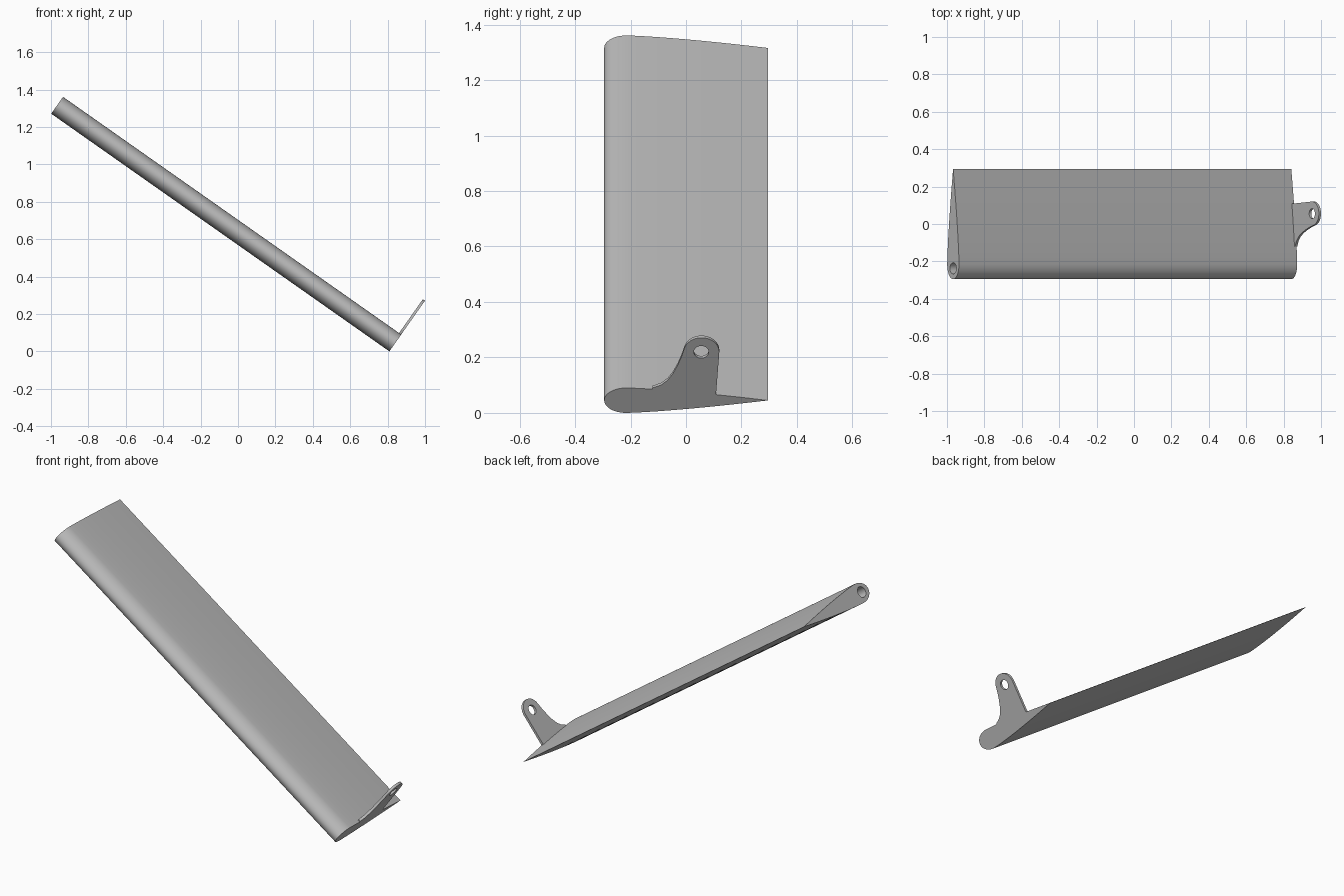
import bpy
import bmesh
import math
from mathutils import Matrix, Vector

cube = bpy.data.objects.get("Cube")
if cube:
    bpy.data.objects.remove(cube, do_unlink=True)

grey = bpy.data.materials.new("plain grey")
grey.use_nodes = True
grey.diffuse_color = (0.5, 0.5, 0.5, 1)
grey.node_tree.nodes["Principled BSDF"].inputs["Base Color"].default_value = (0.5, 0.5, 0.5, 1)

# Sloped frame: local x is chord, local y is thickness, local z runs down the span
SLOPE = math.radians(35.1)
SPAN = 2.21
HALF = 0.055
c, s = math.cos(SLOPE), math.sin(SLOPE)
FRAME = Matrix.Translation((0.841, 0, HALF * c)) @ Matrix(
    ((0, s, c, 0), (1, 0, 0, 0), (0, c, -s, 0), (0, 0, 0, 1)))


def prism(name, outline, low, high):
    """Extrude a closed counter-clockwise outline along the span."""
    bm = bmesh.new()
    face = bm.faces.new([bm.verts.new((x, y, low)) for x, y in outline])
    grown = bmesh.ops.extrude_face_region(bm, geom=[face])["geom"]
    bmesh.ops.translate(bm, vec=Vector((0, 0, high - low)),
                        verts=[v for v in grown if isinstance(v, bmesh.types.BMVert)])
    bmesh.ops.recalc_face_normals(bm, faces=bm.faces)
    mesh = bpy.data.meshes.new(name)
    bm.to_mesh(mesh)
    bm.free()
    mesh.materials.append(grey)
    obj = bpy.data.objects.new(name, mesh)
    bpy.context.collection.objects.link(obj)
    obj.matrix_world = FRAME
    return obj


def arc(x, y, rx, ry, start, end, steps):
    angles = [math.radians(start + (end - start) * i / steps) for i in range(steps + 1)]
    return [(x + rx * math.cos(a), y + ry * math.sin(a)) for a in angles]


def drill(obj, x, y, radius, low, high):
    """Cut a round hole along the span, then drop the cutter."""
    cutter = prism("hole_cutter", arc(x, y, radius, radius, 0, 360, 32)[:-1], low, high)
    cutter.hide_render = True
    mod = obj.modifiers.new("hole", "BOOLEAN")
    mod.object = cutter
    mod.operation = "DIFFERENCE"
    mod.solver = "EXACT"
    activate(obj)
    bpy.ops.object.modifier_apply(modifier=mod.name)
    bpy.data.objects.remove(cutter, do_unlink=True)


def activate(obj):
    bpy.ops.object.select_all(action="DESELECT")
    obj.select_set(True)
    bpy.context.view_layer.objects.active = obj


# Blade: rounded nose, thickness tapering to a sharp trailing edge
NOSE, TAIL = -0.215, 0.295
STEPS = 14
taper = [(NOSE + (TAIL - NOSE) * i / STEPS, HALF * (1 - (i / STEPS) ** 1.35))
         for i in range(1, STEPS + 1)]
nose = arc(NOSE, 0, 0.08, HALF, 90, 270, 24)
lower = [(x, -y) for x, y in taper]
blade = prism("blade", nose + lower + taper[-2::-1], -SPAN, 0)

# Blind pivot hole in the raised end
drill(blade, -0.237, 0, 0.03, -SPAN - 0.1, -SPAN + 0.2)

# Lever tab flush with the lower end, with a concave flare at its front
flare = [(-0.007, 0.225), (-0.017, 0.19), (-0.03, 0.155), (-0.047, 0.118),
         (-0.067, 0.088), (-0.09, 0.068), (-0.12, 0.055), (-0.12, 0.042)]
tip = arc(0.056, 0.213, 0.064, 0.063, -5, 165, 24)
tab = prism("lever_tab", [(0.108, 0.024)] + tip + flare, -0.014, 0)
drill(tab, 0.055, 0.213, 0.027, -0.1, 0.1)

for part in (blade, tab):
    activate(part)
    bpy.ops.object.shade_smooth_by_angle(angle=math.radians(30))
